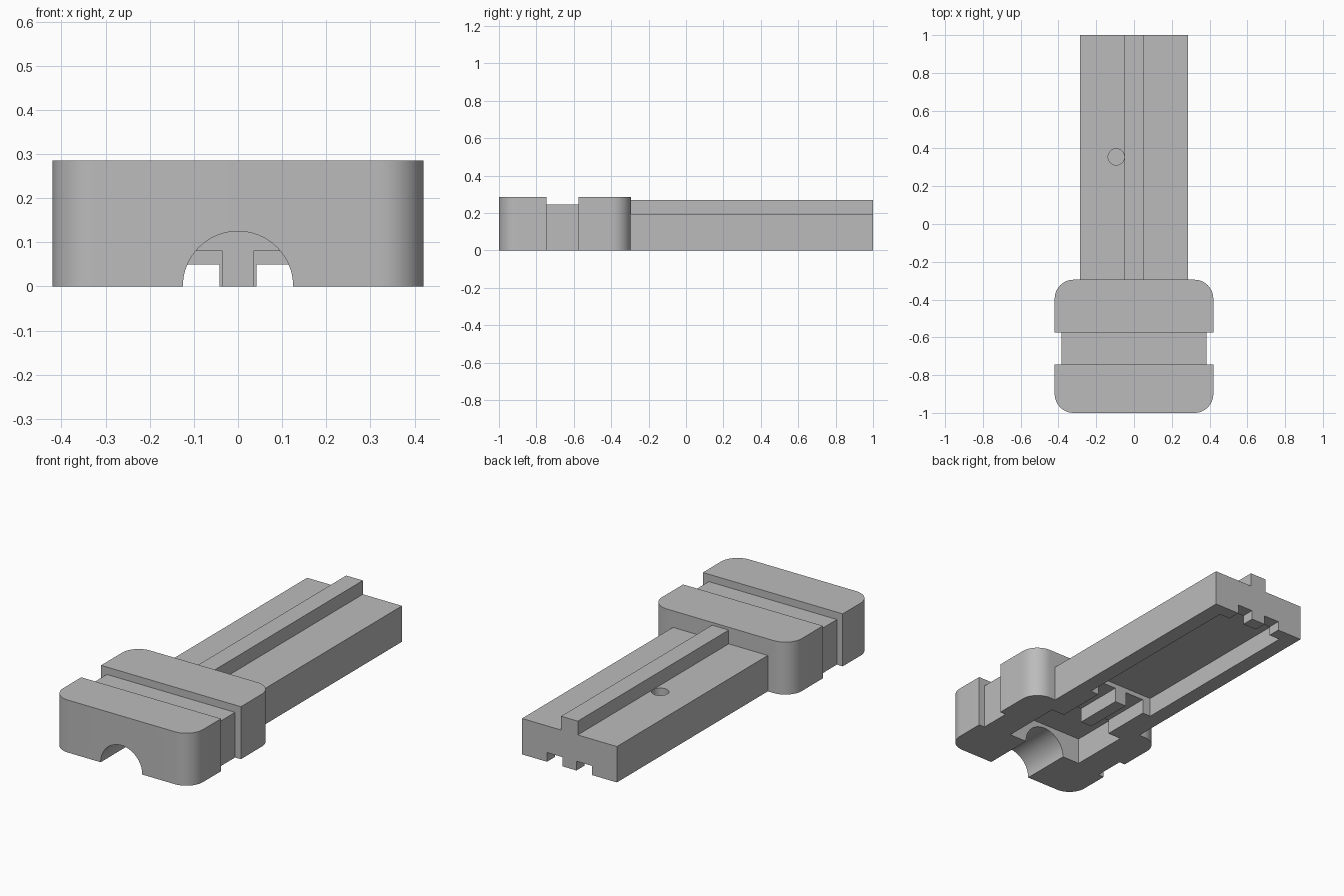
import bpy
import bmesh
import math
from mathutils import Matrix, Vector

if "Cube" in bpy.data.objects:
    bpy.data.objects.remove(bpy.data.objects["Cube"], do_unlink=True)

GREY = (0.5, 0.5, 0.5, 1.0)
mat = bpy.data.materials.new("plain grey")
mat.use_nodes = True
mat.diffuse_color = GREY
mat.node_tree.nodes["Principled BSDF"].inputs["Base Color"].default_value = GREY


def add_object(name, bm):
    mesh = bpy.data.meshes.new(name)
    bm.to_mesh(mesh)
    bm.free()
    mesh.materials.append(mat)
    obj = bpy.data.objects.new(name, mesh)
    bpy.context.collection.objects.link(obj)
    return obj


def box(name, x, y, z, corner=0):
    """Box from (min, max) pairs, with optional rounded upright edges."""
    bm = bmesh.new()
    bmesh.ops.create_cube(bm, size=1)
    for v in bm.verts:
        v.co = Vector([lo if c < 0 else hi for c, (lo, hi) in zip(v.co, (x, y, z))])
    if corner:
        upright = [e for e in bm.edges
                   if abs(e.verts[0].co.z - e.verts[1].co.z) > 0.01]
        bmesh.ops.bevel(bm, geom=upright, offset=corner, segments=12,
                        profile=0.5, affect='EDGES')
    return add_object(name, bm)


def cylinder(name, radius, depth, matrix):
    bm = bmesh.new()
    bmesh.ops.create_cone(bm, cap_ends=True, segments=64, radius1=radius,
                          radius2=radius, depth=depth, matrix=matrix)
    return add_object(name, bm)


def combine(target, others, operation):
    bpy.context.view_layer.objects.active = target
    for other in others:
        mod = target.modifiers.new("cut", 'BOOLEAN')
        mod.operation = operation
        mod.solver = 'EXACT'
        mod.object = other
        bpy.ops.object.modifier_apply(modifier=mod.name)
        bpy.data.objects.remove(other, do_unlink=True)


LOW = -0.1   # cutters reach below the open underside

# Rounded grip with a band groove over the top and both sides
shell = box("grip_shell", (-0.42, 0.42), (-1, -0.295), (0, 0.285), corner=0.1)
groove = (-0.745, -0.575)
combine(shell, [
    box("groove_top", (-0.6, 0.6), groove, (0.245, 0.4)),
    box("groove_left", (0.385, 0.6), groove, (LOW, 0.5)),
    box("groove_right", (-0.6, -0.385), groove, (LOW, 0.5)),
], 'DIFFERENCE')

# Long body and its raised rail
combine(shell, [
    box("body", (-0.285, 0.285), (-0.4, 1), (0, 0.195)),
    box("rail", (-0.05, 0.05), (-0.38, 1), (0.1, 0.27)),
], 'UNION')

# Cable arch, grip cavity, long recess and blind hole
lying = Matrix.Translation((0, -0.9, 0)) @ Matrix.Rotation(math.pi / 2, 4, 'X')
cutters = [
    cylinder("cable_arch", 0.125, 0.4, lying),
    box("grip_cavity", (-0.23, 0.23), (-0.72, -0.385), (LOW, 0.145)),
    box("long_recess", (-0.2, 0.2), (-0.108, 0.93), (LOW, 0.105)),
    cylinder("blind_hole", 0.043, 0.1, Matrix.Translation((-0.094, 0.355, 0.205))),
]

# Paired slots either side of the centre tabs, inside and at the tail
for side in (-1, 1):
    inner = sorted((side * 0.035, side * 0.15))
    tail = sorted((side * 0.042, side * 0.135))
    cutters.append(box("inner_slot", inner, (-0.42, -0.07), (LOW, 0.08)))
    cutters.append(box("tail_slot", tail, (0.88, 1.1), (LOW, 0.05)))
combine(shell, cutters, 'DIFFERENCE')

bpy.ops.object.select_all(action='DESELECT')
shell.select_set(True)
bpy.context.view_layer.objects.active = shell
bpy.ops.object.shade_smooth_by_angle(angle=math.radians(30))
